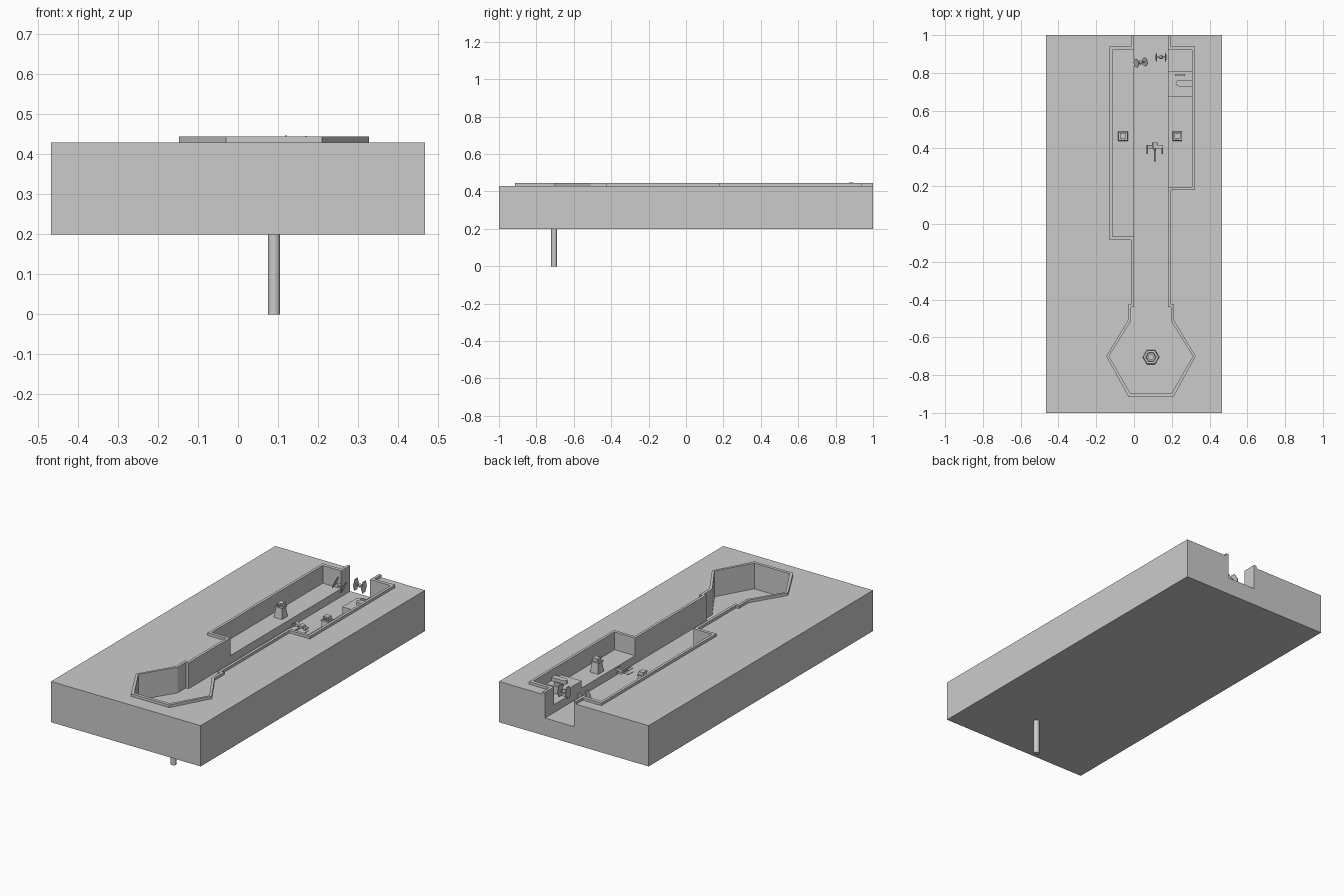
import bpy, bmesh, math
from mathutils import Matrix, Vector

cube = bpy.data.objects.get("Cube")
if cube:
    bpy.data.objects.remove(cube, do_unlink=True)

grey = bpy.data.materials.new("plain grey")
grey.use_nodes = True
grey.diffuse_color = (0.6, 0.6, 0.6, 1)
grey.node_tree.nodes["Principled BSDF"].inputs["Base Color"].default_value = (0.6, 0.6, 0.6, 1)

AXIS = 0.09      # centre line of the trench
TOP, RIM, SHELF, FLOOR = 0.43, 0.445, 0.345, 0.30


def finish(name, bm):
    bmesh.ops.recalc_face_normals(bm, faces=bm.faces)
    mesh = bpy.data.meshes.new(name)
    bm.to_mesh(mesh)
    bm.free()
    mesh.materials.append(grey)
    obj = bpy.data.objects.new(name, mesh)
    bpy.context.collection.objects.link(obj)
    return obj


def add_prism(bm, points, z0, z1):
    face = bm.faces.new([bm.verts.new((x, y, z0)) for x, y in points])
    ext = bmesh.ops.extrude_face_region(bm, geom=[face])["geom"]
    moved = [v for v in ext if isinstance(v, bmesh.types.BMVert)]
    bmesh.ops.translate(bm, verts=moved, vec=(0, 0, z1 - z0))


def prism(name, points, z0, z1):
    bm = bmesh.new()
    add_prism(bm, points, z0, z1)
    return finish(name, bm)


def rect(x0, x1, y0, y1):
    return [(x0, y0), (x1, y0), (x1, y1), (x0, y1)]


def add_box(bm, centre, size):
    m = Matrix.Translation(centre) @ Matrix.Diagonal((*size, 1))
    bmesh.ops.create_cube(bm, size=1, matrix=m)


def add_cone(bm, centre, r1, r2, depth, sides, rot=Matrix()):
    bmesh.ops.create_cone(bm, cap_ends=True, segments=sides, radius1=r1, radius2=r2,
                          depth=depth, matrix=Matrix.Translation(centre) @ rot)


def cut(obj, cutter):
    mod = obj.modifiers.new("cut", "BOOLEAN")
    mod.operation, mod.solver, mod.object = "DIFFERENCE", "EXACT", cutter
    bpy.context.view_layer.objects.active = obj
    bpy.ops.object.modifier_apply(modifier=mod.name)


def trench(side, end):
    """Mirrored outline of the hexagonal chamber and channel, from half widths."""
    return [(AXIS + w, y) for w, y in side + [end]] + \
           [(AXIS - w, y) for w, y in reversed(side + [end])]


# Inner and outer outlines of the trench
inner = trench([(0.11, -0.895), (0.222, -0.70), (0.107, -0.515), (0.107, -0.44), (0.09, -0.44)], (0.09, 1.05))
outer = trench([(0.12, -0.913), (0.237, -0.70), (0.122, -0.51), (0.122, -0.425), (0.105, -0.425)], (0.105, 1.0))

# Ground slab and raised rim pieces
slab = prism("ground_slab", rect(-0.467, 0.467, -1, 1), 0.2, TOP)
rims = [prism("trench_rim", outer, TOP, RIM),
        prism("right_alcove_rim", rect(-0.13, -0.015, -0.085, 0.94), TOP, RIM),
        prism("left_alcove_rim", rect(0.195, 0.323, 0.18, 0.94), TOP, RIM)]

# Cut channel, chamber and both shelves
cutters = [prism("trench_cutter", inner, FLOOR, 0.6),
           prism("right_shelf_cutter", rect(-0.115, 0.05, -0.067, 0.92), SHELF, 0.6),
           prism("left_shelf_cutter", rect(0.13, 0.308, 0.197, 0.92), SHELF, 0.6)]
for target in [slab] + rims:
    for cutter in cutters:
        cut(target, cutter)
for cutter in cutters:
    bpy.data.objects.remove(cutter, do_unlink=True)

# Exhaust pipe below and its hexagonal port ring
bm = bmesh.new()
add_cone(bm, (AXIS, -0.705, 0.155), 0.0155, 0.0155, 0.31, 24)
pipe = finish("exhaust_pipe", bm)
for poly in pipe.data.polygons:
    poly.use_smooth = len(poly.vertices) == 4

bm = bmesh.new()
hexes = [[bm.verts.new((AXIS + r * math.cos(i * math.pi / 3), -0.705 + r * math.sin(i * math.pi / 3), z))
          for i in range(6)] for r, z in ((0.044, FLOOR), (0.04, 0.315), (0.028, 0.315), (0.024, FLOOR))]
for a, b in zip(hexes, hexes[1:]):
    for i in range(6):
        j = (i + 1) % 6
        bm.faces.new((a[i], a[j], b[j], b[i]))
finish("port_ring", bm)

# Landing platform with a rounded shuttle and a crate
prism("landing_platform", rect(0.18, 0.309, 0.673, 0.807), SHELF - 0.01, 0.385)
nose = [(0.237 + 0.016 * math.cos(a), 0.745 + 0.016 * math.sin(a))
        for a in [math.pi * (0.5 + i / 8) for i in range(9)]]
prism("shuttle", nose + [(0.308, 0.729), (0.308, 0.761)], 0.385, 0.405)
prism("crate", rect(0.218, 0.27, 0.783, 0.793), 0.385, 0.40)

# Gun towers on the shelves
for name, x in (("right_gun_tower", -0.058), ("left_gun_tower", 0.23)):
    bm = bmesh.new()
    add_cone(bm, (x, 0.465, SHELF + 0.027), 0.036, 0.026, 0.055, 4, Matrix.Rotation(math.pi / 4, 4, "Z"))
    add_box(bm, (x, 0.465, SHELF + 0.058), (0.046, 0.046, 0.008))
    add_box(bm, (x, 0.468, SHELF + 0.071), (0.03, 0.03, 0.02))
    for dx in (-0.007, 0.007):
        add_box(bm, (x + dx, 0.449, SHELF + 0.072), (0.004, 0.026, 0.004))
    finish(name, bm)


# Fighters with two tall hexagonal wing panels
def panel_fighter(name, centre, roll, yaw):
    bm = bmesh.new()
    bmesh.ops.create_icosphere(bm, subdivisions=2, radius=0.011)
    add_box(bm, (0, 0, 0), (0.05, 0.006, 0.006))
    squash = Matrix.Diagonal((1, 0.65, 1, 1)) @ Matrix.Rotation(math.pi / 2, 4, "Y")
    for side in (-1, 1):
        add_cone(bm, (side * 0.025, 0, 0), 0.037, 0.037, 0.003, 6, squash)
    bm.transform(Matrix.Translation(centre) @ Matrix.Rotation(yaw, 4, "Z") @ Matrix.Rotation(roll, 4, "Y"))
    finish(name, bm)


panel_fighter("upright_fighter", Vector((0.143, 0.883, 0.415)), 0.05, 0)
panel_fighter("banking_fighter", Vector((0.035, 0.855, 0.40)), 0.4, 0.15)

# Fighter with crossed wings and wing-tip guns
bm = bmesh.new()
lie = Matrix.Rotation(math.pi / 2, 4, "X")
add_cone(bm, (0, -0.03, 0), 0.007, 0.003, 0.08, 6, lie)
add_box(bm, (0, 0.015, 0), (0.016, 0.03, 0.012))
for side in (-1, 1):
    add_cone(bm, (side * 0.011, 0.015, 0), 0.005, 0.005, 0.03, 6, lie)
    for tilt in (-0.25, 0.25):
        wing = bmesh.ops.create_cube(bm, size=1, matrix=Matrix.Rotation(tilt, 4, "Y")
                                     @ Matrix.Translation((side * 0.022, 0.008, 0))
                                     @ Matrix.Diagonal((0.038, 0.018, 0.002, 1)))
        add_box(bm, (side * 0.04, -0.008, -side * 0.041 * math.sin(tilt)), (0.003, 0.046, 0.003))
bm.transform(Matrix.Translation((0.11, 0.402, 0.355)) @ Matrix.Rotation(0.15, 4, "Y"))
finish("crossed_wing_fighter", bm)
